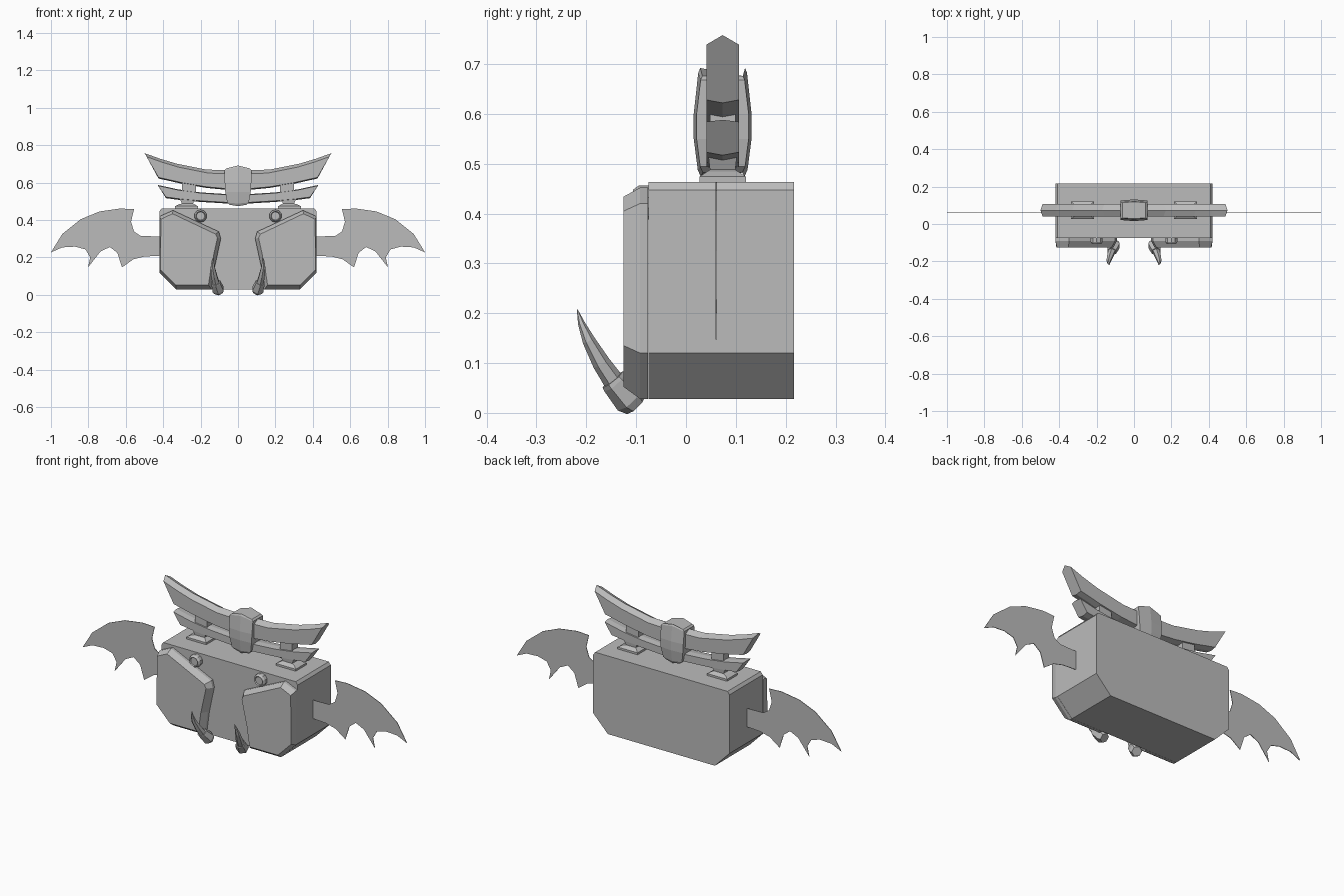
import bpy, bmesh, math
from mathutils import Vector

grey = bpy.data.materials.new("plain grey")
grey.diffuse_color = (0.5, 0.5, 0.5, 1)
MID = 0.0735  # depth of the handle's centre line


def loft(name, rings, mirror=False):
    """Skin a list of equal-length point rings, with caps on both ends."""
    bm = bmesh.new()
    rows = [[bm.verts.new(p) for p in r] for r in rings]
    n = len(rows[0])
    for a, b in zip(rows, rows[1:]):
        for i in range(n):
            j = (i + 1) % n
            bm.faces.new((a[i], a[j], b[j], b[i]))
    bm.faces.new(rows[0])
    bm.faces.new(rows[-1])
    bmesh.ops.remove_doubles(bm, verts=bm.verts, dist=1e-5)
    bmesh.ops.recalc_face_normals(bm, faces=bm.faces)
    me = bpy.data.meshes.new(name)
    bm.to_mesh(me)
    bm.free()
    me.materials.append(grey)
    ob = bpy.data.objects.new(name, me)
    bpy.context.collection.objects.link(ob)
    if mirror:
        ob.modifiers.new("mirror", 'MIRROR').use_mirror_merge = False
    return ob


def plate(pts, y):
    return [(x, y, z) for x, z in pts]


def box(x0, x1, y0, y1, z):
    return [(x0, y0, z), (x1, y0, z), (x1, y1, z), (x0, y1, z)]


# Case with clipped corners
half = [(0.33, 0.028), (0.42, 0.12), (0.42, 0.447), (0.408, 0.463)]
outline = half + [(-x, z) for x, z in reversed(half)]
loft("case", [plate(outline, -0.075), plate(outline, 0.217)])

# Front flaps with a bevelled rim
flap_back = [(0.42, 0.12), (0.33, 0.028), (0.14, 0.028), (0.122, 0.16),
             (0.092, 0.30), (0.102, 0.338), (0.348, 0.452), (0.42, 0.42)]
flap_front = [(0.415, 0.135), (0.333, 0.052), (0.158, 0.052), (0.142, 0.16),
              (0.110, 0.305), (0.120, 0.325), (0.350, 0.434), (0.412, 0.405)]
loft("front_flap", [plate(flap_back, -0.076), plate(flap_back, -0.092),
                    plate(flap_front, -0.125)], True)


# Tusks: thick socket, collar and curved horn
def tube(name, path, sides):
    rings = []
    for i, (x, y, z, r) in enumerate(path):
        a, b = path[max(i - 1, 0)], path[min(i + 1, len(path) - 1)]
        d = (Vector(b[:3]) - Vector(a[:3])).normalized()
        u = d.cross(Vector((1, 0, 0))).normalized()
        v = d.cross(u)
        rings.append([Vector((x, y, z)) + r * (u * math.cos(t) + v * math.sin(t))
                      for t in (math.tau * k / sides for k in range(sides))])
    return loft(name, rings, True)


tube("tusk_socket", [(0.102, -0.100, 0.016, 0.026), (0.106, -0.112, 0.028, 0.034),
                     (0.118, -0.143, 0.062, 0.028), (0.119, -0.147, 0.067, 0.026)], 6)
tube("tusk_horn", [(0.118, -0.144, 0.062, 0.021), (0.127, -0.170, 0.100, 0.018),
                   (0.135, -0.195, 0.145, 0.013), (0.135, -0.210, 0.180, 0.007),
                   (0.131, -0.218, 0.207, 0.001)], 6)


# Round studs with a recessed face
def disc(r, y):
    return [(0.2 + r * math.cos(t), y, 0.422 + r * math.sin(t))
            for t in (math.tau * (k + 0.5) / 10 for k in range(10))]


loft("stud", [disc(0.034, -0.07), disc(0.034, -0.095), disc(0.026, -0.106),
              disc(0.022, -0.100)], True)

# Bat wings as thin plates
wing = [(0.41, 0.312), (0.52, 0.315), (0.555, 0.338), (0.572, 0.39), (0.556, 0.458),
        (0.63, 0.462), (0.74, 0.446), (0.84, 0.405), (0.94, 0.325), (1.0, 0.227),
        (0.94, 0.254), (0.87, 0.258), (0.815, 0.243), (0.79, 0.20), (0.802, 0.147),
        (0.735, 0.232), (0.685, 0.256), (0.645, 0.225), (0.62, 0.147),
        (0.56, 0.19), (0.50, 0.205), (0.41, 0.21)]
loft("wing", [plate(wing, 0.059), plate(wing, 0.062)], True)


# Swept handle beams; each station is (top x, top z, bottom x, bottom z)
def beam(name, stations, depth, ridge):
    rings = []
    for xt, zt, xb, zb in stations:
        xs = xt - ridge * (0.6 if xt else 0)
        rings.append([(xt, MID, zt), (xs, MID + depth, zt - ridge),
                      (xb, MID + depth, zb + 0.006), (xb, MID, zb),
                      (xb, MID - depth, zb + 0.006), (xs, MID - depth, zt - ridge)])
    return loft(name, rings, True)


beam("upper_beam", [(0, 0.665, 0, 0.556), (0.17, 0.67, 0.17, 0.572),
                    (0.33, 0.702, 0.30, 0.594), (0.42, 0.729, 0.365, 0.609),
                    (0.5, 0.758, 0.425, 0.622)], 0.0325, 0.019)
beam("lower_beam", [(0, 0.535, 0, 0.485), (0.20, 0.548, 0.20, 0.497),
                    (0.32, 0.564, 0.30, 0.506), (0.43, 0.588, 0.385, 0.517)],
     0.0325, 0.004)

# Posts joining the beams, standing on stepped feet
loft("handle_post", [box(0.225, 0.30, 0.048, 0.099, z) for z in (0.50, 0.61)], True)
loft("post_foot", [box(0.215, 0.337, 0.027, 0.12, 0.46),
                   box(0.215, 0.337, 0.027, 0.12, 0.474),
                   box(0.232, 0.318, 0.042, 0.105, 0.484),
                   box(0.240, 0.300, 0.048, 0.099, 0.488),
                   box(0.230, 0.312, 0.045, 0.102, 0.515)], True)

# Centre block wrapping the beams, peaked in the middle
rings = []
for w, d, z, peak in ((0.045, 0.044, 0.482, -0.008), (0.058, 0.050, 0.494, -0.006),
                      (0.068, 0.058, 0.55, 0), (0.071, 0.058, 0.60, 0),
                      (0.071, 0.049, 0.668, 0.014), (0.062, 0.045, 0.676, 0.016)):
    rings.append([(-w, MID - d * 0.9, z), (0, MID - d, z + peak), (w, MID - d * 0.9, z),
                  (w, MID + d * 0.9, z), (0, MID + d, z + peak), (-w, MID + d * 0.9, z)])
loft("centre_block", rings)
